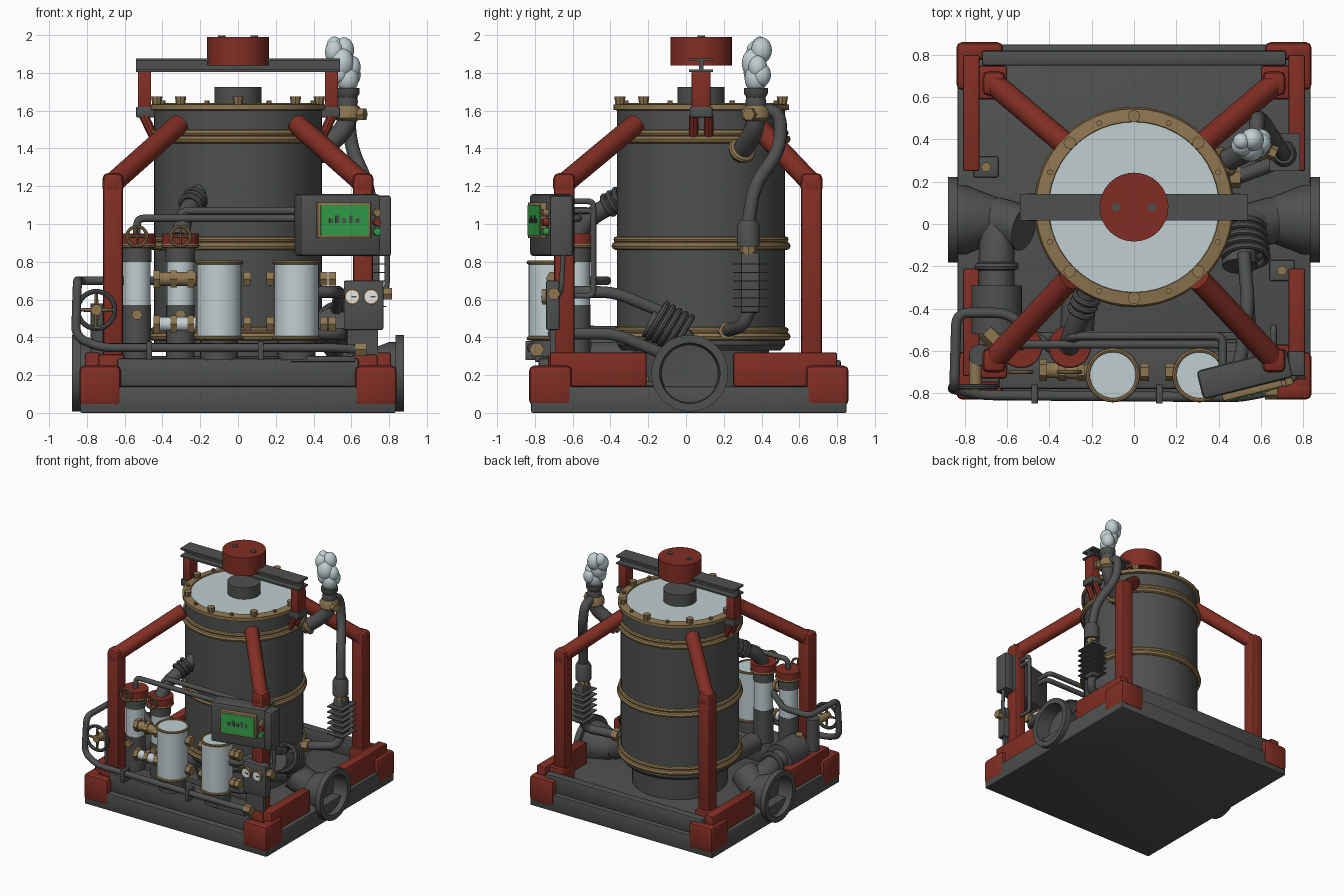
import bpy, bmesh
from math import pi, cos, sin, radians
from mathutils import Vector, Matrix

old = bpy.data.objects.get("Cube")
if old:
    bpy.data.objects.remove(old)


def material(name, *rgb):
    mat = bpy.data.materials.new(name)
    mat.use_nodes = True
    mat.diffuse_color = (*rgb, 1)
    mat.node_tree.nodes["Principled BSDF"].inputs["Base Color"].default_value = (*rgb, 1)
    return mat


STEEL = material("dark steel", .075, .082, .077)
RED = material("red paint", .22, .027, .017)
BRASS = material("aged brass", .27, .18, .08)
PALE = material("pale metal", .53, .62, .64)
GREEN = material("screen green", .035, .36, .07)
WHITE = material("dial white", .85, .85, .82)
UP, SIDE, FRONT = Vector((0, 0, 1)), Vector((1, 0, 0)), Vector((0, -1, 0))


def finish(name, bm, mat):
    """Make an object from a bmesh, smooth but with sharp edges kept."""
    bmesh.ops.recalc_face_normals(bm, faces=bm.faces)
    for face in bm.faces:
        face.smooth = True
    for edge in bm.edges:
        edge.smooth = edge.calc_face_angle(0) < .6
    mesh = bpy.data.meshes.new(name)
    bm.to_mesh(mesh)
    bm.free()
    mesh.materials.append(mat)
    obj = bpy.data.objects.new(name, mesh)
    bpy.context.collection.objects.link(obj)
    return obj


def box(name, mat, xs, ys, zs, bevel=0, turn=0):
    """Box from its x, y and z ranges, turned about its own vertical axis."""
    bm = bmesh.new()
    bmesh.ops.create_cube(bm, size=1)
    spans = (xs, ys, zs)
    bmesh.ops.scale(bm, vec=[b - a for a, b in spans], verts=bm.verts)
    if bevel:
        bmesh.ops.bevel(bm, geom=bm.edges, offset=bevel, segments=2, profile=.5, affect='EDGES')
    middle = Vector([(a + b) / 2 for a, b in spans])
    bm.transform(Matrix.Translation(middle) @ Matrix.Rotation(turn, 4, 'Z'))
    return finish(name, bm, mat)


def lathe(name, mat, profile, loc, axis=UP, sides=32):
    """Turn a profile of (radius, height) pairs about an axis."""
    bm = bmesh.new()
    verts = [bm.verts.new((r, 0, h)) for r, h in profile]
    edges = [bm.edges.new(pair) for pair in zip(verts, verts[1:])]
    bmesh.ops.spin(bm, geom=verts + edges, cent=(0, 0, 0), axis=UP, angle=2 * pi, steps=sides)
    bmesh.ops.remove_doubles(bm, verts=bm.verts, dist=.0004)
    bm.transform(Matrix.Translation(loc) @ Vector(axis).to_track_quat('Z', 'Y').to_matrix().to_4x4())
    return finish(name, bm, mat)


def rod(name, mat, start, end, r, r_end=None, sides=32):
    start, end = Vector(start), Vector(end)
    length = (end - start).length
    return lathe(name, mat, [(0, 0), (r, 0), (r_end or r, length), (0, length)], start, end - start, sides)


def ring(name, mat, loc, r, thick, axis=UP, sides=40):
    profile = [(r + thick * cos(a * pi / 4), thick * sin(a * pi / 4)) for a in range(9)]
    return lathe(name, mat, profile, loc, axis, sides)


def pipe(name, mat, points, r, bend=.06):
    """Round pipe along straight runs with rounded corners."""
    points = [Vector(p) for p in points]
    path = [points[0]]
    for before, corner, after in zip(points, points[1:], points[2:]):
        a = corner + (before - corner).normalized() * min(bend, (before - corner).length / 2)
        b = corner + (after - corner).normalized() * min(bend, (after - corner).length / 2)
        for step in range(6):
            t = step / 5
            path.append(a * (1 - t) ** 2 + corner * 2 * t * (1 - t) + b * t * t)
    path.append(points[-1])
    curve = bpy.data.curves.new(name, 'CURVE')
    curve.dimensions, curve.bevel_depth, curve.bevel_resolution = '3D', r, 3
    curve.use_fill_caps = True
    spline = curve.splines.new('POLY')
    spline.points.add(len(path) - 1)
    for point, co in zip(spline.points, path):
        point.co = (*co, 1)
    curve.materials.append(mat)
    helper = bpy.data.objects.new(name, curve)
    bpy.context.collection.objects.link(helper)
    mesh = bpy.data.meshes.new_from_object(helper.evaluated_get(bpy.context.evaluated_depsgraph_get()))
    bpy.data.objects.remove(helper)
    obj = bpy.data.objects.new(name, mesh)
    bpy.context.collection.objects.link(obj)


def nut(name, loc, axis, r=.035, length=.05):
    half = Vector(axis).normalized() * length / 2
    rod(name, BRASS, Vector(loc) - half, Vector(loc) + half, r, sides=6)


# Base slab and cross beams
box("base_slab", STEEL, (-.835, .835), (-.82, .85), (0, .14), .008)
box("back_beam", STEEL, (-.72, .72), (.75, .82), (.14, .28), .012)
box("front_beam", STEEL, (-.64, .64), (-.78, -.56), (.14, .29), .012)
box("front_rail", STEEL, (-.6, .6), (-.55, -.51), (.14, .3), .01)
for x, y in ((-.7, .27), (.7, -.22)):
    box("deck_plate", STEEL, (x - .06, x + .06), (y - .05, y + .05), (.14, .17), .01)
    nut("deck_nut", (x, y, .18), UP, .025, .03)

# Red frame: corner caps, side beams, posts and struts
for sx in (-1, 1):
    for sy in (-1, 1):
        def span(a, b, s, shift=0):
            return sorted((s * a + shift, s * b + shift))
        box("corner_cap", RED, span(.62, .84, sx), span(.76, .845, sy, .015), (.04, .25), .025)
        box("corner_cap_side", RED, span(.75, .84, sx), span(.62, .845, sy, .015), (.04, .25), .025)
        box("post_foot", RED, span(.6, .74, sx), span(.58, .74, sy, .01), (.14, .31), .015)
        box("corner_post", RED, span(.61, .715, sx), span(.6, .71, sy, .01), (.25, 1.24), .018)
        rod("strut", RED, (sx * .67, sy * .66 + .01, 1.21), (sx * .31, sy * .315 + .05, 1.53), .055, sides=12)
        box("strut_joint", RED, span(.607, .718, sx), span(.597, .713, sy, .01), (1.16, 1.27), .03)
    for ys in ((-.72, -.21), (.25, .8)):
        box("side_beam", RED, span(.73, .81, sx), ys, (.14, .32), .01)

# Main tank with brass hoops, flange and bolted lid
CENTRE = Vector((0, .08, 0))
lathe("tank", STEEL, [(0, .33), (.42, .33), (.445, .36), (.445, 1.61), (0, 1.61)], CENTRE, sides=48)
lathe("tank_foot", STEEL, [(.36, .14), (.36, .34)], CENTRE)
for z in (.42, .9, 1.465):
    ring("tank_hoop", BRASS, CENTRE + UP * (z - .016), .452, .022, sides=48)
    ring("tank_hoop_upper", BRASS, CENTRE + UP * (z + .018), .448, .016, sides=48)
lathe("lid_flange", BRASS, [(.4, 1.62), (.44, 1.6), (.465, 1.605), (.465, 1.632), (.405, 1.64), (.4, 1.62)], CENTRE, sides=48)
rod("lid", PALE, CENTRE + UP * 1.6, CENTRE + UP * 1.63, .408)
rod("lid_hub", STEEL, CENTRE + UP * 1.62, CENTRE + UP * 1.725, .125)
for i in range(16):
    a = i * pi / 8
    big = i % 2 == 0
    spot = CENTRE + Vector((cos(a), sin(a), 0)) * .43
    rod("flange_bolt", BRASS, spot + UP * 1.62, spot + UP * (1.675 if big else 1.655), .022 if big else .012, .03 if big else .014, 8)

# Lifting beam and counterweight
for zs, half in (((1.805, 1.818), .063), ((1.862, 1.877), .063), ((1.81, 1.87), .012)):
    box("lifting_beam", STEEL, (-.54, .54), (.08 - half, .08 + half), zs)
for s in (-1, 1):
    box("beam_post", RED, sorted((s * .46, s * .53)), (.03, .13), (1.6, 1.806), .006)
    box("beam_bracket", STEEL, sorted((s * .44, s * .54)), (.02, .14), (1.565, 1.62), .006)
    for y in (.04, .12):
        rod("bracket_leg", RED, (s * .5, y, 1.575), (s * .45, y, 1.47), .025, sides=8)
rod("counterweight", RED, CENTRE + UP * 1.84, CENTRE + UP * 1.99, .163)
for x in (-.085, .085):
    rod("weight_bolt", STEEL, (x, .08, 1.98), (x, .08, 1.997), .02, sides=12)

# Relief valve, vapour plume and drain line
pipe("valve_branch", STEEL, [(.4, .28, 1.37), (.48, .32, 1.42), (.58, .37, 1.52), (.58, .37, 1.72)], .052)
ring("branch_collar", BRASS, (.43, .295, 1.39), .055, .02, (1, .6, .7))
lathe("valve_neck", STEEL, [(.05, 1.6), (.055, 1.65), (.05, 1.67), (.063, 1.69), (.063, 1.72), (0, 1.72)], (.58, .37, 0))
lathe("valve_collar", BRASS, [(.05, 1.545), (.075, 1.56), (.075, 1.6), (.06, 1.625), (0, 1.625)], (.58, .37, 0), sides=12)
nut("valve_nut", (.65, .34, 1.58), (1, -.4, 0))
for x, y, z, r in ((.58, .37, 1.77, .06), (.6, .38, 1.83, .05), (.55, .36, 1.85, .065), (.51, .37, 1.91, .05),
                   (.56, .4, 1.92, .055), (.51, .39, 1.94, .042), (.54, .35, 1.8, .045), (.6, .4, 1.79, .05)):
    bm = bmesh.new()
    bmesh.ops.create_icosphere(bm, subdivisions=3, radius=r)
    bm.transform(Matrix.Translation((x, y, z)) @ Matrix.Diagonal((1, 1, 1.25, 1)))
    finish("vapour_puff", bm, PALE)
pipe("drain_line", STEEL, [(.58, .38, 1.6), (.58, .5, 1.6), (.6, .5, 1.4), (.69, .36, 1.2), (.71, .33, 1)], .036, .09)
lathe("drain_trap", STEEL, [(0, .88), (.06, .88), (.06, .99), (.045, 1.02), (0, 1.02)], (.71, .33, 0))
rod("trap_collar", BRASS, (.71, .33, .84), (.71, .33, .885), .045, sides=8)
box("cooler_core", STEEL, (.67, .75), (.29, .39), (.53, .85), .01)
for i in range(6):
    box("cooler_fin", STEEL, (.64, .785), (.25, .43), (.56 + i * .045, .567 + i * .045))
pipe("cooler_return", STEEL, [(.71, .34, .55), (.7, .3, .46), (.43, .2, .43)], .035)
nut("return_nut", (.48, .22, .435), SIDE, .05)

# Large side ports: flange, reducing cone and elbow towards the front
for s in (-1, 1):
    lathe("side_port", STEEL, [(0, -.25), (.1, -.25), (.165, -.08), (.165, -.045), (.203, -.045), (.203, 0),
                               (.16, 0), (.15, -.12), (0, -.13)], (s * .88, .02, .21), SIDE * s, 40)
    rod("port_neck", STEEL, (s * .66, .02, .22), (s * .52, -.02, .3), .11)
pipe("right_elbow", STEEL, [(.62, .02, .24), (.5, -.03, .4), (.5, -.2, .48)], .085, .1)
for i in range(5):
    ring("elbow_rib", STEEL, (.51 + i * .005, -.02 - i * .033, .42 + i * .017), .1, .017, (0, -.85, .5))
for x, top in ((.5, .64), (.55, .42)):
    pipe("filter_feed", STEEL, [(.52, -.14, top - .1), (.54, -.38, top), (x, -.68, top), (.42, -.7, top)], .032, .08)
pipe("left_elbow", STEEL, [(-.64, .02, .24), (-.65, -.1, .3), (-.65, -.32, .34)], .085, .08)
rod("left_muffler", STEEL, (-.65, -.29, .34), (-.65, -.52, .34), .12)
ring("muffler_collar", STEEL, (-.65, -.2, .33), .085, .02, FRONT)
nut("muffler_nut", (-.67, -.53, .42), (1, -1, 0), .05, .07)
pipe("tank_outlet", STEEL, [(-.25, -.2, .3), (-.27, -.5, .3)], .08)

# Tall valve columns with red caps and brass handwheels
for x in (-.535, -.305):
    spot = Vector((x, -.58, 0))
    rod("column_base", STEEL, spot + UP * .29, spot + UP * .57, .075)
    rod("column_glass", PALE, spot + UP * .57, spot + UP * .81, .072)
    rod("column_head", STEEL, spot + UP * .8, spot + UP * .89, .078)
    rod("column_cap", RED, spot + UP * .885, spot + UP * .95, .098)
    ring("cap_trim", BRASS, spot + UP * .885, .09, .012)
    ring("cap_wheel", BRASS, spot + Vector((0, -.12, .935)), .052, .009, FRONT)
    for a in (0, pi / 2):
        arm = Vector((cos(a), 0, sin(a))) * .05
        hub = spot + Vector((0, -.12, .935))
        rod("cap_wheel_spoke", BRASS, hub - arm, hub + arm, .006, sides=8)
    nut("column_drain", spot + Vector((0, -.08, .52)), FRONT, .03, .04)
for z, mat in ((.47, PALE), (.71, BRASS)):
    rod("cross_tube", mat, (-.43, -.69, z), (-.22, -.7, z), .037)
    for x in (-.43, -.34, -.25):
        nut("cross_nut", (x, -.69, z), SIDE, .052, .035)

# Pale canisters with brass rims
for x in (-.1, .31):
    spot = Vector((x, -.715, 0))
    rod("canister_stand", STEEL, spot + UP * .28, spot + UP * .4, .1)
    rod("canister", PALE, spot + UP * .39, spot + UP * .8, .118)
    for z in (.395, .797):
        ring("canister_rim", BRASS, spot + UP * z, .118, .011)
for x in (.05, .17, .455, .5):
    for z in (.47, .71):
        nut("canister_fitting", (x, -.7, z), SIDE, .042, .04)

# Front piping and upper lines
pipe("bypass_line", STEEL, [(-.38, -.6, .7), (-.6, -.42, .7), (-.84, -.42, .7), (-.85, -.77, .7), (-.86, -.78, .4),
                            (-.72, -.81, .345), (.5, -.82, .345), (.65, -.79, .335)], .024)
for x in (-.47, .12):
    box("pipe_clip", STEEL, (x - .015, x + .015), (-.85, -.76), (.28, .38), .004)
box("drip_tray", STEEL, (.28, .62), (-.8, -.6), (.27, .3), .006)
nut("line_nut", (.65, -.79, .335), SIDE, .04, .06)
for z, x, y in ((1.03, -.535, -.57), (1.07, -.305, -.53)):
    pipe("upper_line", STEEL, [(x, -.58, .93), (x, y, z), (.42, y, z), (.42, -.68, z)], .02, .04)
pipe("column_riser", STEEL, [(-.305, -.58, .93), (-.29, -.52, 1.03), (-.2, -.28, 1.17)], .05)
for t in range(3):
    ring("riser_rib", STEEL, (-.25 + t * .012, -.41 + t * .03, 1.1 + t * .017), .054, .015, (.35, .85, .5))

# Large handwheel
HUB = Vector((-.75, -.77, .545))
ring("handwheel", STEEL, HUB, .098, .013, FRONT)
for a in range(4):
    rod("handwheel_spoke", BRASS, HUB, HUB + Vector((cos(a * pi / 2), 0, sin(a * pi / 2))) * .095, .013, .008, 8)
rod("handwheel_shaft", BRASS, HUB + FRONT * .02, HUB - FRONT * .16, .03, sides=12)
rod("wheel_valve", STEEL, (-.73, -.62, .3), (-.73, -.62, .58), .05)

# Control cabinet, turned slightly outward, with its screen and knobs
TURN = radians(14)
POSE = Matrix.Translation((.525, -.71, 1)) @ Matrix.Rotation(TURN, 4, 'Z')


def cabinet_part(name, mat, xs, ys, zs, bevel=0):
    part = box(name, mat, xs, ys, zs, bevel)
    part.data.transform(POSE)


cabinet_part("cabinet", STEEL, (-.22, .22), (-.07, .07), (-.17, .16), .02)
cabinet_part("screen_frame", BRASS, (-.13, .16), (-.1, -.06), (-.075, .115), .006)
cabinet_part("screen", GREEN, (-.115, .145), (-.105, -.1), (-.06, .1))
for i in range(5):
    cabinet_part("screen_mark", STEEL, (-.07 + i * .036, -.05 + i * .036), (-.108, -.104), (.005, .03 + .015 * (i % 2)))
for z, mat in ((.06, BRASS), (.01, RED), (-.04, GREEN)):
    nub = POSE @ Vector((.195, -.07, z))
    rod("cabinet_knob", mat, nub, nub + POSE.to_3x3() @ FRONT * .03, .02, sides=16)
box("relay_box", STEEL, (.73, .81), (-.72, -.6), (.83, 1.15), .012)
pipe("relay_cable", STEEL, [(.79, -.65, .85), (.79, -.66, .64), (.72, -.68, .62)], .014)
for z in (1.12, 1.07):
    pipe("conduit", STEEL, [(.66, -.62, z), (.66, -.49, z), (.66, -.49, .62), (.66, -.64, .62)], .016, .03)

# Gauge panel
box("gauge_panel", STEEL, (.56, .77), (-.74, -.67), (.44, .7), .008)
box("panel_leg", STEEL, (.58, .74), (-.72, -.69), (.28, .45))
for x in (.605, .705):
    rod("gauge_rim", BRASS, (x, -.73, .615), (x, -.76, .615), .042)
    rod("gauge_dial", WHITE, (x, -.755, .615), (x, -.764, .615), .034)
    box("gauge_needle", STEEL, (x - .004, x + .022), (-.768, -.762), (.612, .619))
nut("panel_fitting", (.79, -.7, .63), SIDE, .035, .05)
